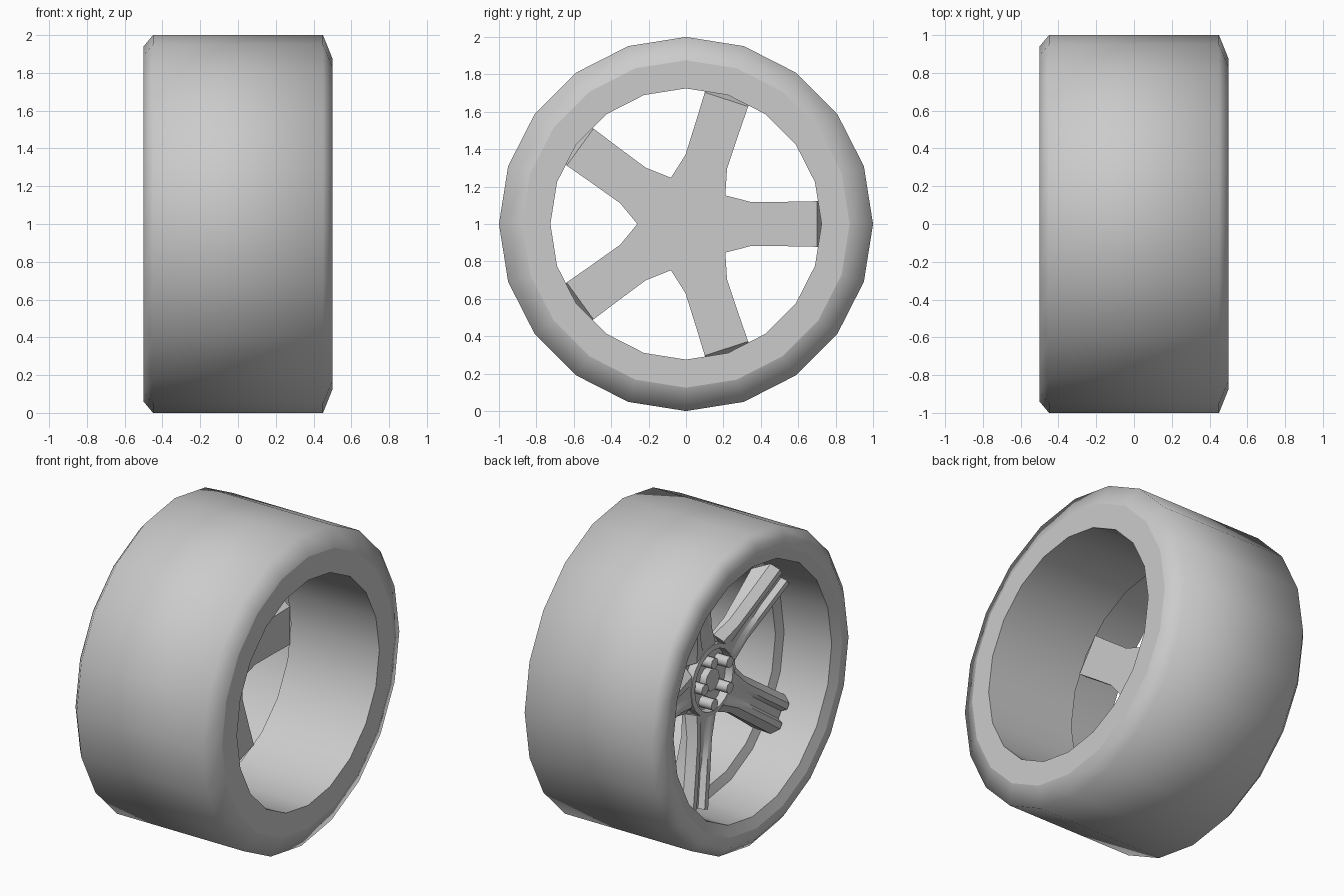
import bpy, bmesh, math
from mathutils import Matrix

if "Cube" in bpy.data.objects:
    bpy.data.objects.remove(bpy.data.objects["Cube"])

CENTRE = 1.0          # axle height
SIDES = 20


def finish(name, bm, angle=40, recalc=True):
    if recalc:
        bmesh.ops.recalc_face_normals(bm, faces=bm.faces)
    me = bpy.data.meshes.new(name)
    bm.to_mesh(me)
    bm.free()
    for p in me.polygons:
        p.use_smooth = True
    me.set_sharp_from_angle(angle=math.radians(angle))
    ob = bpy.data.objects.new(name, me)
    ob.location.z = CENTRE
    bpy.context.collection.objects.link(ob)
    return ob


def lathe(name, profile, sides=SIDES, angle=40, closed=False):
    """Spin (x, radius) points around the x axis."""
    bm = bmesh.new()
    rings = []
    for i in range(sides):
        a = 2 * math.pi * i / sides
        rings.append([bm.verts.new((x, r * math.cos(a), r * math.sin(a)))
                      for x, r in profile])
    n = len(profile)
    for i in range(sides):
        p, q = rings[i], rings[(i + 1) % sides]
        for j in range(n if closed else n - 1):
            k = (j + 1) % n
            bm.faces.new((p[j], p[k], q[k], q[j]))
    return finish(name, bm, angle, recalc=closed)


def prism(name, x0, x1, radius, sides, r=0.0, a=0.0, turn=0.0):
    """Prism along x, set at polar position (r, a)."""
    bm = bmesh.new()
    rings = [[bm.verts.new((x,
                            r * math.cos(a) + radius * math.cos(turn + 2 * math.pi * i / sides),
                            r * math.sin(a) + radius * math.sin(turn + 2 * math.pi * i / sides)))
              for i in range(sides)] for x in (x0, x1)]
    bm.faces.new(rings[0])
    bm.faces.new(rings[1])
    for i in range(sides):
        k = (i + 1) % sides
        bm.faces.new((rings[0][i], rings[0][k], rings[1][k], rings[1][i]))
    return finish(name, bm, 50)


def spoke(name, a):
    """Grooved spoke lofted outward, rising toward the rim."""
    # back radius, front radius, half width, front x, groove depth
    stations = [(0.21, 0.21, 0.153, -0.19, 0.0),
                (0.35, 0.35, 0.117, -0.21, 0.015),
                (0.55, 0.55, 0.119, -0.24, 0.035),
                (0.70, 0.765, 0.122, -0.27, 0.035)]
    back = -0.12
    bm = bmesh.new()
    rings = []
    for rb, rf, w, f, g in stations:
        sec = [(rb, -w, back), (rb, w, back), (rf, w, f + 0.05), (rf, 0.65 * w, f),
               (rf, 0.35 * w, f), (rf, 0.2 * w, f + g), (rf, -0.2 * w, f + g),
               (rf, -0.35 * w, f), (rf, -0.65 * w, f), (rf, -w, f + 0.05)]
        rings.append([bm.verts.new((x, r, y)) for r, y, x in sec])
    for p, q in zip(rings, rings[1:]):
        for i in range(len(p)):
            k = (i + 1) % len(p)
            bm.faces.new((p[i], p[k], q[k], q[i]))
    bm.faces.new(rings[-1])
    bm.faces.new(rings[0])
    bmesh.ops.rotate(bm, verts=bm.verts, cent=(0, 0, 0), matrix=Matrix.Rotation(a, 3, 'X'))
    return finish(name, bm, 35)


# Tyre: tread with rounded shoulders, smooth throughout
lathe("tyre", [(0.5, 0.875), (0.45, 1.0), (-0.45, 1.0), (-0.5, 0.94), (-0.5, 0.875)], angle=180)

# Rim: outer lip, shallow front dish, step, deep back barrel
lathe("rim", [(-0.5, 0.875), (-0.475, 0.805), (-0.15, 0.785), (-0.13, 0.725),
              (0.5, 0.725), (0.5, 0.875)])

# Hub: pentagon plate, raised collar and centre cap
prism("hub_plate", -0.12, -0.145, 0.26, 5, turn=math.pi / 5)
lathe("hub_collar", [(-0.125, 0.195), (-0.2, 0.195), (-0.195, 0.225), (-0.125, 0.225)],
      closed=True)
prism("hub_cap", -0.13, -0.19, 0.07, 10)

# Five spokes with a wheel nut at the root of each
for i in range(5):
    a = 2 * math.pi * i / 5
    spoke(f"spoke_{i + 1}", a)
    prism(f"wheel_nut_{i + 1}", -0.117, -0.235, 0.036, 8, r=0.14, a=a)
